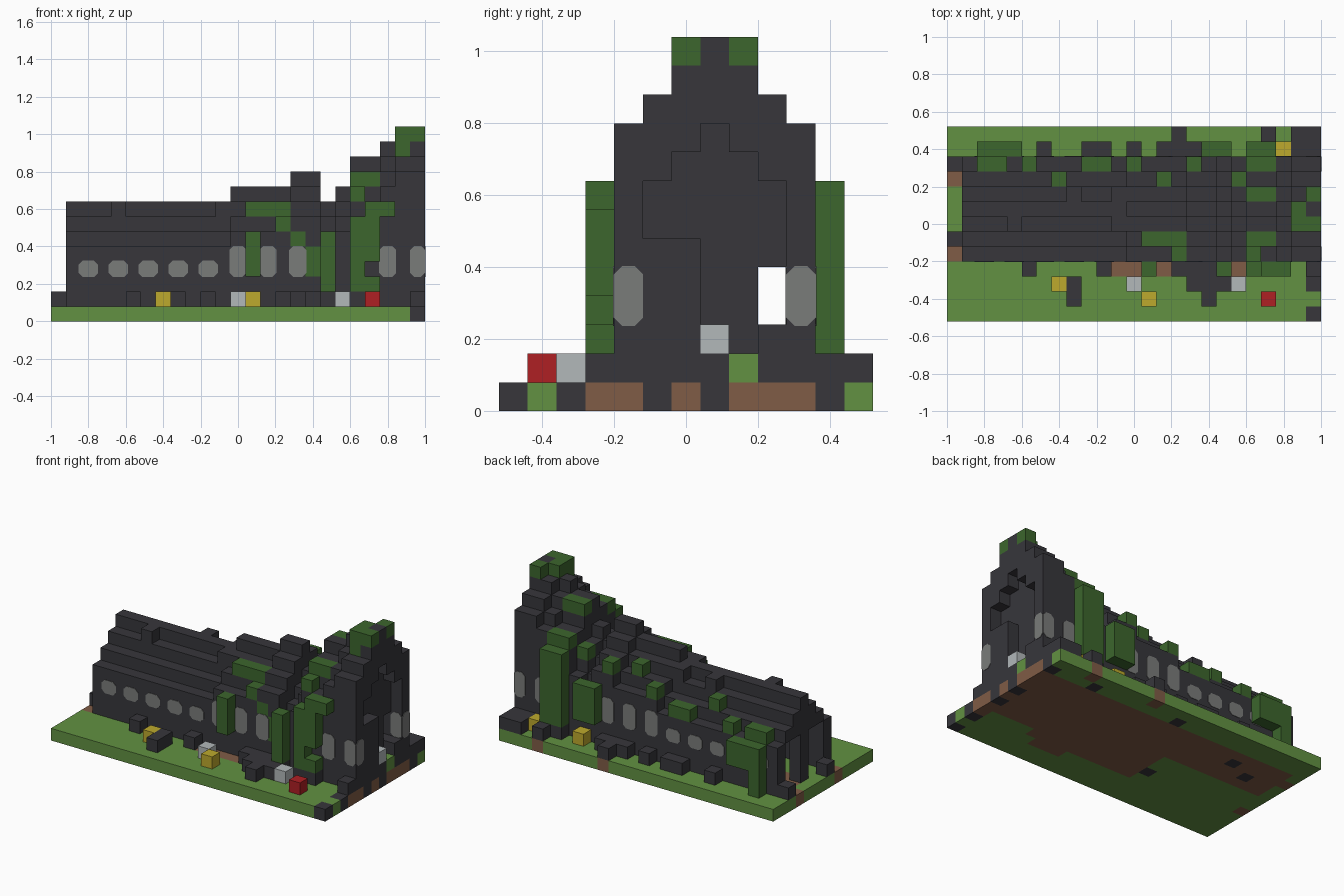
import bpy
import bmesh
from mathutils import Vector

old = bpy.data.objects.get("Cube")
if old:
    bpy.data.objects.remove(old, do_unlink=True)

S = 0.08                      # edge of one block
NX, NY = 25, 13               # blocks along x and y
RIDGE = 7                     # row of the roof ridge
ORIGIN = Vector((-1, -0.52, 0))


def material(name, *rgb):
    mat = bpy.data.materials.new(name)
    mat.use_nodes = True
    mat.diffuse_color = (*rgb, 1)
    mat.node_tree.nodes["Principled BSDF"].inputs["Base Color"].default_value = (*rgb, 1)
    return mat


MATS = {
    "stone": material("dark stone", .038, .037, .044),
    "grass": material("grass green", .122, .283, .054),
    "vine": material("vine green", .045, .133, .026),
    "glass": material("window grey", .195, .2, .195),
    "yellow": material("petal yellow", .515, .4, .026),
    "white": material("pale grey", .445, .479, .491),
    "red": material("petal red", .43, .014, .017),
    "dirt": material("dirt brown", .216, .107, .061),
}
cells = {}                    # block position -> (part, colour)


def fill(part, colour, xs, ys, zs):
    """Fill a box of blocks; each range is a number or a (first, last) pair."""
    spans = [(r, r) if isinstance(r, int) else r for r in (xs, ys, zs)]
    a, b, c = [range(lo, hi + 1) for lo, hi in spans]
    for i in a:
        for j in b:
            for k in c:
                cells[i, j, k] = (part, colour)


# Ground slab with a dirt patch under the building
fill("ground", "grass", (0, NX - 1), (0, NY - 1), 0)
fill("ground", "dirt", (1, 9), (7, 10), 0)
fill("ground", "dirt", (10, 19), (3, 10), 0)
fill("ground", "dirt", (16, 18), 2, 0)
fill("ground", "dirt", (20, 23), (4, 10), 0)
for j in (3, 4, 6, 8, 9, 10):
    fill("ground", "dirt", NX - 1, j, 0)
for j in (0, 2, 5, 7, 11):
    fill("ground", "stone", NX - 1, j, 0)
for i, j in ((21, 12), (15, 12), (0, 9), (0, 4)):
    fill("ground", "dirt", i, j, 0)
for i, j in ((20, 11), (12, 11), (9, 4), (3, 8), (5, 9)):
    fill("ground", "stone", i, j, 0)


# Ridge height along the building, in blocks
def ridge(i):
    for end, height in ((11, 8), (15, 9), (17, 10), (18, 8), (19, 9), (21, 11), (22, 12)):
        if i <= end:
            return height
    return 13


def top(i, j):
    return ridge(i) - abs(j - RIDGE)


# Side walls, stepped roof and end gables
for i in range(1, NX):
    for j in range(4, 11):
        t, off = top(i, j), abs(j - RIDGE)
        if off == 3:
            fill("side_walls", "stone", i, j, (1, t - 1))
        elif i == NX - 1:
            fill("front_gable", "stone", i, j, (10 - off, t - 1))
        elif i == NX - 2:
            fill("recessed_wall", "stone", i, j, (5 if j == 9 else 1, t - 1))
        elif i == 1:
            fill("rear_gable", "stone", i, j, (1 if off == 0 else 5, t - 1))
        else:
            fill("roof", "stone", i, j, (t - (2 if ridge(i) > 8 else 1), t - 1))

# Porch blocks at the gable end
fill("porch", "stone", 24, (5, 6), (1, 5))
fill("porch", "stone", 24, 7, 1)
fill("porch", "white", 24, 7, 2)
fill("porch", "grass", 24, 8, 1)
fill("porch", "stone", (23, 24), 9, (1, 2))

# Fallen stones around the walls
for xs, ys in ((0, 5), (0, 10), (5, 3), (10, 3), (8, (1, 2)), ((15, 18), 3), ((16, 18), 2),
               (17, 1), ((20, 21), 3), (24, 3), ((9, 10), 11), (12, 11), ((14, 16), 11),
               (15, 12), (21, 12), ((20, 21), 11), ((23, 24), (11, 12)), (6, 11)):
    fill("rubble", "stone", xs, ys, 1)

# Flowers
for colour, i, j in (("yellow", 7, 2), ("yellow", 13, 1), ("yellow", 22, 11), ("yellow", 18, 11),
                     ("white", 12, 2), ("white", 19, 2), ("red", 21, 1)):
    fill("flowers", colour, i, j, 1)

# Vines hanging on the front wall
for xs, ys, zs in ((13, 3, (3, 5)), (18, 3, (2, 5)), (20, 3, (2, 6)), (21, 3, 2),
                   (21, 3, (4, 7)), (22, 3, 7), (16, 4, 5), (17, 4, (3, 4))):
    fill("front_vines", "vine", xs, ys, zs)

# Vines hanging on the back wall
for xs, ys, zs in (((20, 21), 11, (2, 7)), ((17, 18), 11, (3, 5)), (2, 11, (1, 4)),
                   ((3, 4), 11, (3, 4))):
    fill("back_vines", "vine", xs, ys, zs)

# Moss lying on the roof steps
for xs, j in (((13, 15), 5), (15, 4), (20, 4), ((20, 21), 5), ((2, 3), 10), (5, 10), (7, 9),
              ((9, 10), 10), (12, 10), (14, 9), (16, 10), (19, 9), ((20, 21), 8), ((20, 21), 10)):
    lo, hi = (xs, xs) if isinstance(xs, int) else xs
    for i in range(lo, hi + 1):
        fill("roof_moss", "vine", i, j, top(i, j))

# Moss at the gable peak
fill("peak_moss", "vine", 23, 6, (11, 12))
fill("peak_moss", "vine", 23, 7, 12)
for j in (6, 8):
    fill("peak_moss", "vine", 24, j, 12)

# Loose ridge stones
for i, j in ((4, 6), (8, 8), (11, 6), (11, 8)):
    fill("loose_stones", "stone", i, j, top(i, j))


def build_part(part):
    """Mesh the exposed block faces of one part."""
    mine = {p: c for p, (owner, c) in cells.items() if owner == part}
    names = sorted(set(mine.values()))
    bm = bmesh.new()
    for pos, colour in mine.items():
        centre = Vector(pos) + Vector((.5, .5, .5))
        for axis in range(3):
            for sign in (-1, 1):
                n = Vector((0, 0, 0))
                n[axis] = sign
                if tuple(int(v) for v in Vector(pos) + n) in cells:
                    continue
                u, v = Vector((0, 0, 0)), Vector((0, 0, 0))
                u[(axis + 1) % 3], v[(axis + 2) % 3] = .5, .5 * sign
                mid = centre + n / 2
                quad = [mid - u - v, mid + u - v, mid + u + v, mid - u + v]
                face = bm.faces.new([bm.verts.new(ORIGIN + S * q) for q in quad])
                face.material_index = names.index(colour)
    bmesh.ops.remove_doubles(bm, verts=bm.verts, dist=S / 100)
    finish(part, bm, names)


def finish(name, bm, colours):
    mesh = bpy.data.meshes.new(name)
    bm.to_mesh(mesh)
    bm.free()
    for c in colours:
        mesh.materials.append(MATS[c])
    bpy.context.collection.objects.link(bpy.data.objects.new(name, mesh))


for part in dict.fromkeys(owner for owner, _ in cells.values()):
    build_part(part)


# Window plates with clipped corners
def window(bm, centre, normal, half_w, half_h, cut=.022):
    n = Vector(normal)
    up = Vector((0, 0, 1))
    side = up.cross(n)
    w, h = half_w - cut, half_h - cut
    ring = [(half_w, -h), (half_w, h), (w, half_h), (-w, half_h),
            (-half_w, h), (-half_w, -h), (-w, -half_h), (w, -half_h)]
    face = bm.faces.new([bm.verts.new(Vector(centre) + side * a + up * b) for a, b in ring])
    out = bmesh.ops.extrude_face_region(bm, geom=[face])["geom"]
    bmesh.ops.translate(bm, vec=n * .003, verts=[e for e in out if isinstance(e, bmesh.types.BMVert)])


bm = bmesh.new()
MID, HALF = S, 3.5 * S        # building axis and half width in y
for sign in (-1, 1):
    wall = MID + sign * HALF
    for i in (2, 4, 6, 8, 10):
        window(bm, (-1 + (i + .5) * S, wall, .28), (0, sign, 0), .052, .044)
    for i in (12, 14, 16, 22, 24):
        half = .04 if i == 24 else .046
        window(bm, (-1 + (i + .5) * S, wall, .32), (0, sign, 0), half, .083)
    window(bm, (1, wall - sign * S / 2, .32), (1, 0, 0), .04, .083)
    window(bm, (.96, wall - sign * S, .32), (0, -sign, 0), .04, .083)
bmesh.ops.recalc_face_normals(bm, faces=bm.faces)
finish("windows", bm, ["glass"])
